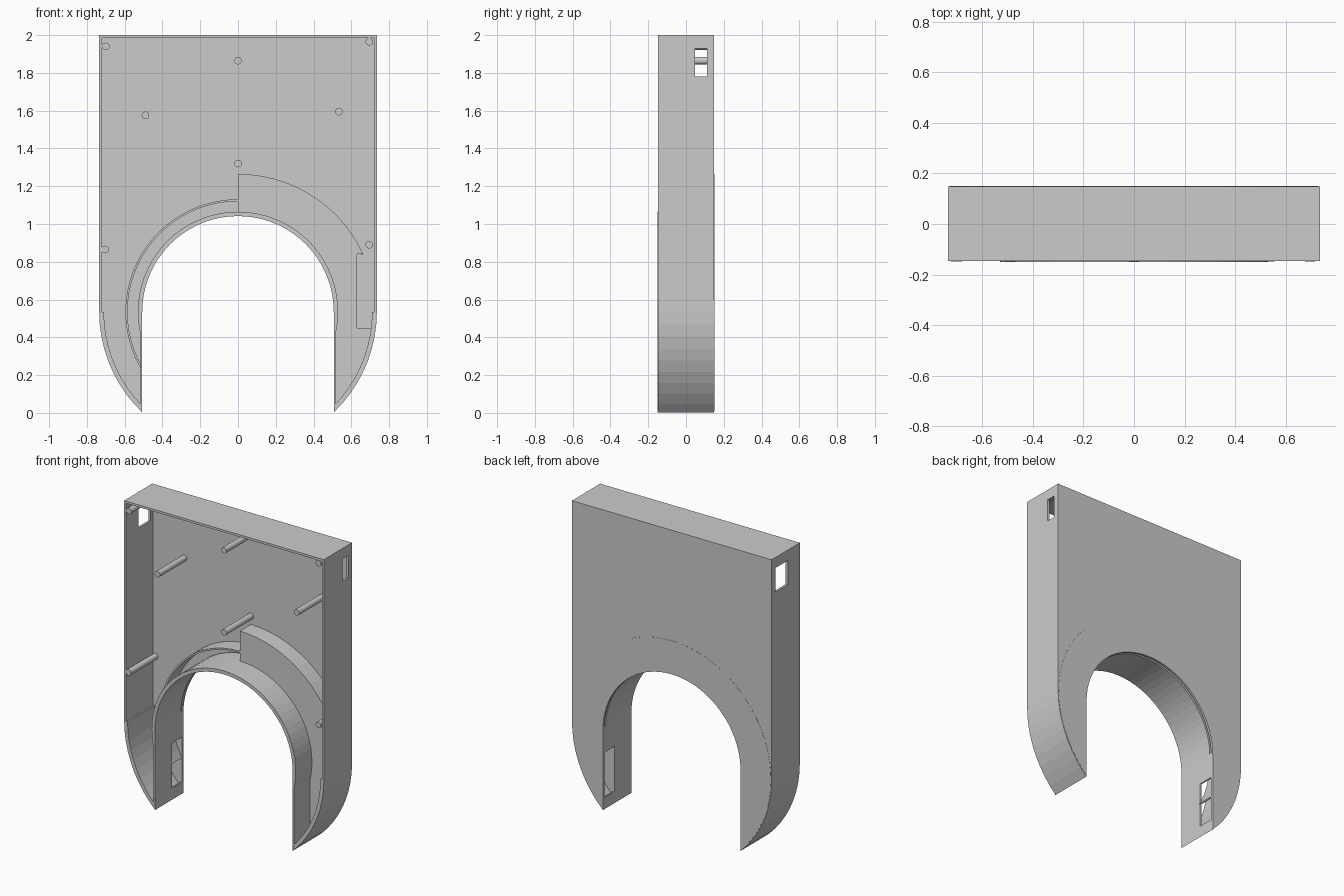
import bpy, bmesh
from math import sin, cos, radians, degrees, asin, acos

if "Cube" in bpy.data.objects:
    bpy.data.objects.remove(bpy.data.objects["Cube"])

CZ = 0.535      # centre height of the arch and of the rounded legs
X_IN = 0.507    # half width of the arch opening
BACK, FRONT = 0.15, -0.147


def arc(r, a0, a1, step=5):
    n = max(1, round(abs(a1 - a0) / step))
    return [(r * cos(radians(a0 + (a1 - a0) * i / n)),
             CZ + r * sin(radians(a0 + (a1 - a0) * i / n))) for i in range(n + 1)]


def prism(name, pts, y0, y1):
    """Extrude an x-z outline between two depths."""
    bm = bmesh.new()
    f = bm.faces.new([bm.verts.new((x, y0, z)) for x, z in pts])
    ext = bmesh.ops.extrude_face_region(bm, geom=[f])
    verts = [v for v in ext["geom"] if isinstance(v, bmesh.types.BMVert)]
    bmesh.ops.translate(bm, verts=verts, vec=(0, y1 - y0, 0))
    bmesh.ops.recalc_face_normals(bm, faces=bm.faces)
    me = bpy.data.meshes.new(name)
    bm.to_mesh(me)
    bm.free()
    ob = bpy.data.objects.new(name, me)
    bpy.context.collection.objects.link(ob)
    return ob


def box(name, x0, x1, y0, y1, z0, z1):
    return prism(name, [(x0, z0), (x1, z0), (x1, z1), (x0, z1)], y0, y1)


def cut(ob, cutter):
    m = ob.modifiers.new("cut", 'BOOLEAN')
    m.operation, m.solver, m.object = 'DIFFERENCE', 'EXACT', cutter
    bpy.context.view_layer.objects.active = ob
    bpy.ops.object.modifier_apply(modifier=m.name)
    bpy.data.objects.remove(cutter)


def mirror(pts):
    return [(-x, z) for x, z in reversed(pts)]


def ring(name, r0, r1, a0, a1, y0, y1):
    return prism(name, arc(r1, a0, a1) + arc(r0, a1, a0), y0, y1)


# Outlines, right half from leg tip upward
low = -degrees(acos(X_IN / 0.735))
outer_half = arc(0.735, low, 0) + [(0.735, 2.0)]
low_in = -degrees(acos(X_IN / 0.71))
inner_half = arc(0.71, low_in, 0) + [(0.72, CZ), (0.72, 1.985)]
outer = outer_half + mirror(outer_half)
inner = inner_half + mirror(inner_half)
arch = [(-x, z) for x, z in arc(X_IN, 0, 180)]

# Back plate with a faint raised ring around the arch
prism("back_plate", outer + arch, 0.135, BACK - 0.001)
low_ring = -degrees(acos(X_IN / 0.73))
prism("back_ring", arc(0.73, low_ring, 180 - low_ring) + arch, 0.14, BACK)

# Outer wall with a wide hole on the left and a narrow one on the right
wall = prism("outer_wall", outer + inner[::-1], FRONT, 0.136)
cut(wall, box("cutter", -0.8, -0.65, -0.02, 0.11, 1.77, 1.93))
cut(wall, box("cutter", 0.65, 0.8, 0.048, 0.11, 1.78, 1.93))

# Arch wall with a thin slot near the back
arch_wall = ring("arch_wall", X_IN, 0.53, 0, 180, -0.15, 0.136)
cut(arch_wall, ring("cutter", 0.48, 0.56, 2, 178, 0.122, 0.135))

# Leg walls: thin below, thickening into the arch, each with a window
leg_pts = [(X_IN, 0.003), (0.516, 0.04)] + arc(0.53, -13, 0) + [(X_IN, CZ)]
for side, pts, s in (("right", leg_pts, 1), ("left", mirror(leg_pts), -1)):
    leg = prism(side + "_leg_wall", pts, -0.15, 0.136)
    xs = sorted((s * 0.45, s * 0.6))
    cut(leg, box("cutter", *xs, 0.03, 0.134, 0.08, 0.38))

# Curved guide rib on the left
ring("guide_rib", 0.585, 0.596, 90, 210, 0.02, 0.136)

# Channel cover on the right, with a notch beside the outer wall
a_top = degrees(asin((0.84 - CZ) / 0.73))
a_notch = degrees(asin((0.45 - CZ) / 0.715))
cover = (arc(0.73, 90, a_top) + [(0.63, 0.84), (0.63, 0.45)]
         + arc(0.715, a_notch, -44.5) + [(0.511, 0.4)] + arc(0.52, 0, 90))
prism("channel_cover", cover, 0.02, 0.03)
ring("channel_wall", 0.72, 0.73, a_top, 90, 0.029, 0.136)

# Mounting pegs
for x, z in ((-0.70, 1.94), (0.695, 1.965), (0, 1.865), (-0.49, 1.575),
             (0.535, 1.595), (0, 1.32), (-0.703, 0.865), (0.695, 0.89)):
    bpy.ops.mesh.primitive_cylinder_add(vertices=20, radius=0.02, depth=0.284,
                                        location=(x, -0.006, z),
                                        rotation=(radians(90), 0, 0))
    bpy.context.object.name = "mounting_peg"
